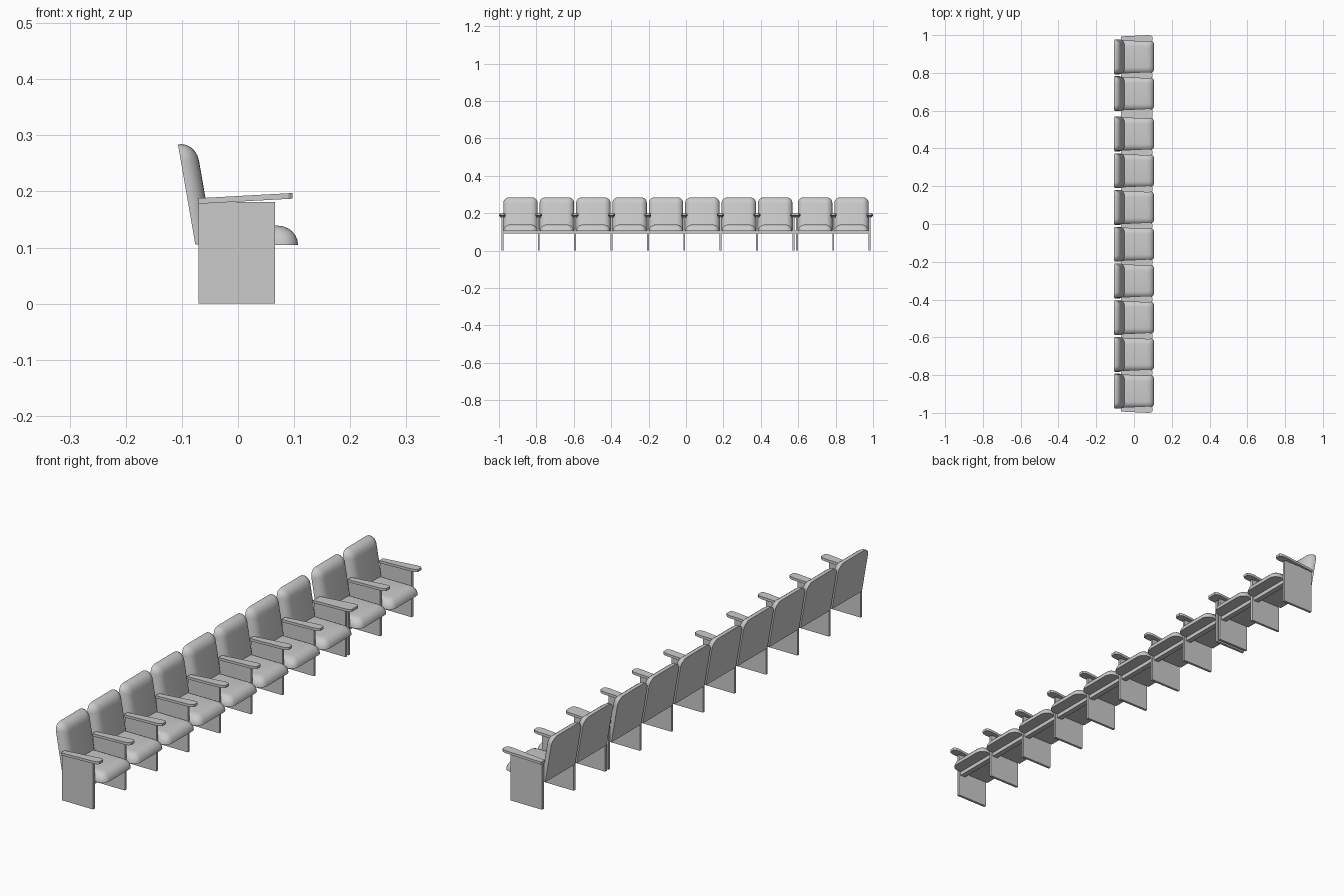
import bpy, bmesh, math
from mathutils import Vector

cube = bpy.data.objects.get("Cube")
if cube:
    bpy.data.objects.remove(cube, do_unlink=True)

grey = bpy.data.materials.new("plain_grey")
grey.use_nodes = True
colour = (0.6, 0.6, 0.6, 1)
grey.diffuse_color = colour
grey.node_tree.nodes["Principled BSDF"].inputs["Base Color"].default_value = colour


def finish(name, bm, smooth=False):
    bmesh.ops.recalc_face_normals(bm, faces=bm.faces[:])
    mesh = bpy.data.meshes.new(name)
    bm.to_mesh(mesh)
    bm.free()
    mesh.materials.append(grey)
    obj = bpy.data.objects.new(name, mesh)
    bpy.context.collection.objects.link(obj)
    if smooth:
        bpy.ops.object.select_all(action="DESELECT")
        obj.select_set(True)
        bpy.context.view_layer.objects.active = obj
        bpy.ops.object.shade_smooth_by_angle(angle=math.radians(35))
    return obj


def loft(bm, rings):
    """Skin matching point loops and cap both ends."""
    loops = [[bm.verts.new(p) for p in ring] for ring in rings]
    n = len(loops[0])
    for a, b in zip(loops, loops[1:]):
        for i in range(n):
            j = (i + 1) % n
            bm.faces.new((a[i], a[j], b[j], b[i]))
    bm.faces.new(loops[0])
    bm.faces.new(loops[-1])


def pad(name, y, origin, along, length, width, thick, roll):
    """Flat-backed pad, square at its root and rounded on the other three sides."""
    along = Vector(along).normalized()
    out = Vector((along.z, 0, -along.x))
    if out.z < 0:
        out = -out
    rings = []
    steps = 6
    for s in range(steps + 1):
        a = math.pi / 2 * s / steps
        inset, height = roll * (1 - math.cos(a)), thick * math.sin(a)
        half, end = width / 2 - inset, length - inset
        r = max(0.03 - inset * 0.6, 0.008)
        outline = [(-half, 0), (half, 0)]
        for side, angles in ((1, range(0, 91, 18)), (-1, range(90, -1, -18))):
            for d in angles:
                t = math.radians(d)
                outline.append((side * (half - r + r * math.cos(t)), end - r + r * math.sin(t)))
        rings.append([Vector((origin[0], y + u, origin[1])) + along * v + out * height
                      for u, v in outline])
    bm = bmesh.new()
    loft(bm, rings)
    finish(name, bm, True)


def box(name, x0, x1, y0, y1, z0, z1):
    bm = bmesh.new()
    loft(bm, [[(x0, y0, z), (x1, y0, z), (x1, y1, z), (x0, y1, z)] for z in (z0, z1)])
    finish(name, bm)


def armrest(y):
    # Plan widens to the front and has clipped front corners
    half = [(-0.07, 0.011), (0.075, 0.018), (0.09, 0.016), (0.097, 0.010)]
    plan = half + [(x, -w) for x, w in reversed(half)]
    rings = [[(x, y + w, z + (x + 0.07) * 0.055) for x, w in plan] for z in (0.178, 0.188)]
    bm = bmesh.new()
    loft(bm, rings)
    finish("armrest", bm)


# Two joined banks: eight seats, then two
pitch = 0.1945
for first_leg, count in ((-0.982, 8), (0.593, 2)):
    for i in range(count + 1):
        y = first_leg + i * pitch
        box("leg_panel", -0.07, 0.066, y - 0.005, y + 0.005, 0, 0.181)
        armrest(y)
    for i in range(count):
        y = first_leg + (i + 0.5) * pitch
        pad("seat_cushion", y, (-0.07, 0.105), (1, 0, 0), 0.177, 0.182, 0.034, 0.036)
        pad("seat_back", y, (-0.076, 0.105), (-0.031, 0, 0.179), 0.1817, 0.184, 0.032, 0.035)

# Support beam under all the seats
box("support_beam", 0.036, 0.058, -0.982, 0.986, 0.09, 0.106)
